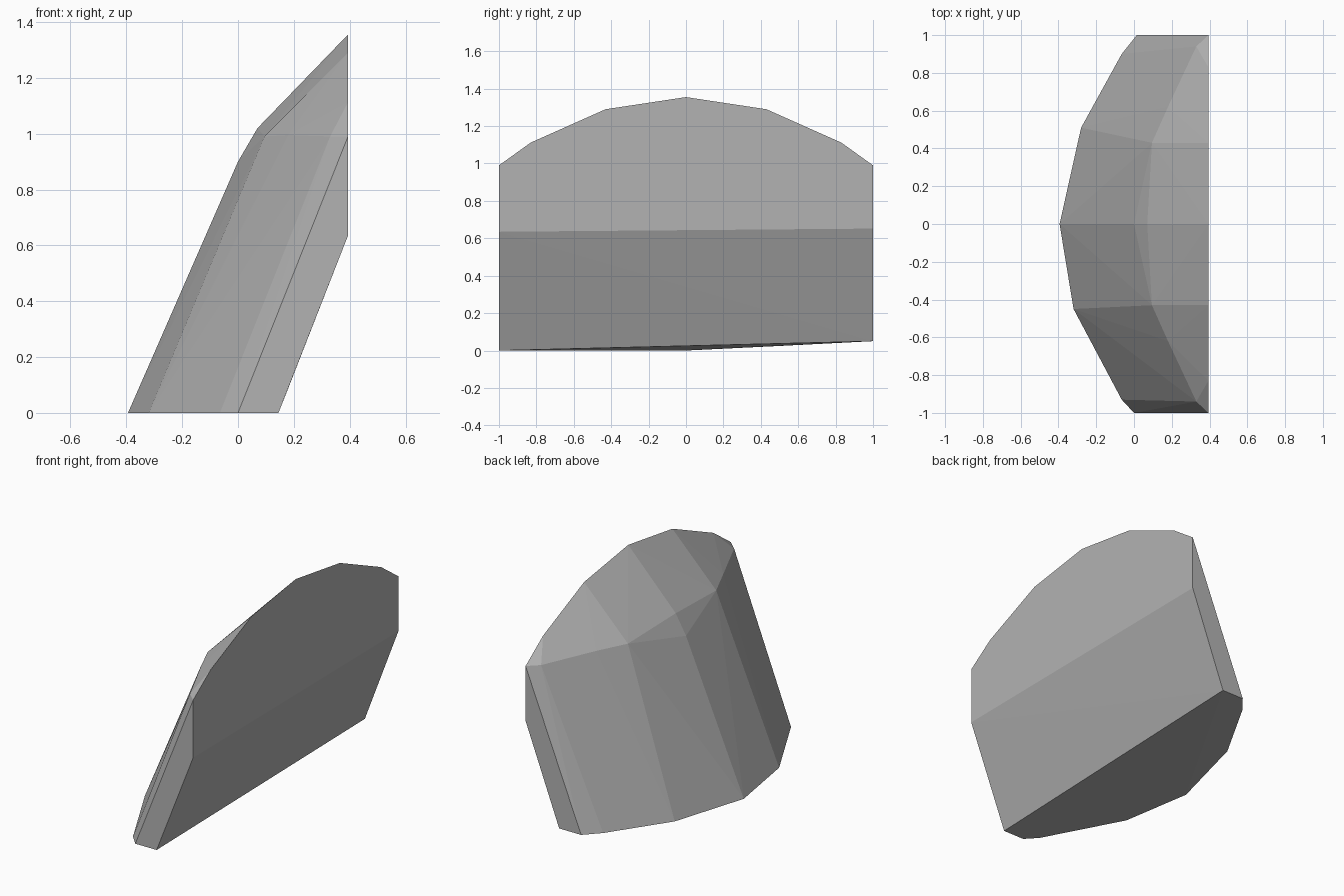
import bpy
import bmesh

cube = bpy.data.objects.get("Cube")
if cube:
    bpy.data.objects.remove(cube, do_unlink=True)

stone = bpy.data.materials.new("stone_grey")
stone.use_nodes = True
grey = (0.45, 0.45, 0.45, 1)
stone.diffuse_color = grey
stone.node_tree.nodes["Principled BSDF"].inputs["Base Color"].default_value = grey

BACK = 0.394   # plane of the flat upright side

# Foot outline, tilted up toward the far end
foot = [(0.145, -1, 0), (0, -1, 0), (-0.065, -0.93, 0), (-0.32, -0.45, 0),
        (-0.394, 0, 0), (-0.28, 0.51, 0.025), (-0.065, 0.9, 0.045),
        (0.015, 1, 0.05), (0.165, 1, 0.05)]

# Crease where the underside meets the upright side
crease = [(BACK, -1, 0.635), (BACK, 1, 0.652)]

# Ridge and shoulder at the middle, then mirrored toward both ends
crown = [(0, 0, 0.9), (0.07, 0, 1.02), (BACK, 0, 1.355)]
half = [(0.095, 0.43, 0.99), (BACK, 0.43, 1.29), (0.18, 0.62, 0.995),
        (BACK, 0.83, 1.112), (0.33, 0.94, 0.99), (BACK, 1, 0.99)]
for side in (-1, 1):
    crown += [(x, side * y, z) for x, y, z in half]

# Faceted slab wrapped around the outlines
bm = bmesh.new()
for point in foot + crease + crown:
    bm.verts.new(point)
hull = bmesh.ops.convex_hull(bm, input=bm.verts[:])
loose = {g for g in hull["geom_interior"] + hull["geom_unused"]
         if isinstance(g, bmesh.types.BMVert)}
bmesh.ops.delete(bm, geom=list(loose), context="VERTS")
bmesh.ops.dissolve_limit(bm, angle_limit=0.01, verts=bm.verts[:], edges=bm.edges[:])
bmesh.ops.recalc_face_normals(bm, faces=bm.faces[:])

mesh = bpy.data.meshes.new("leaning_slab")
bm.to_mesh(mesh)
bm.free()
mesh.materials.append(stone)
slab = bpy.data.objects.new("leaning_slab", mesh)
bpy.context.collection.objects.link(slab)
